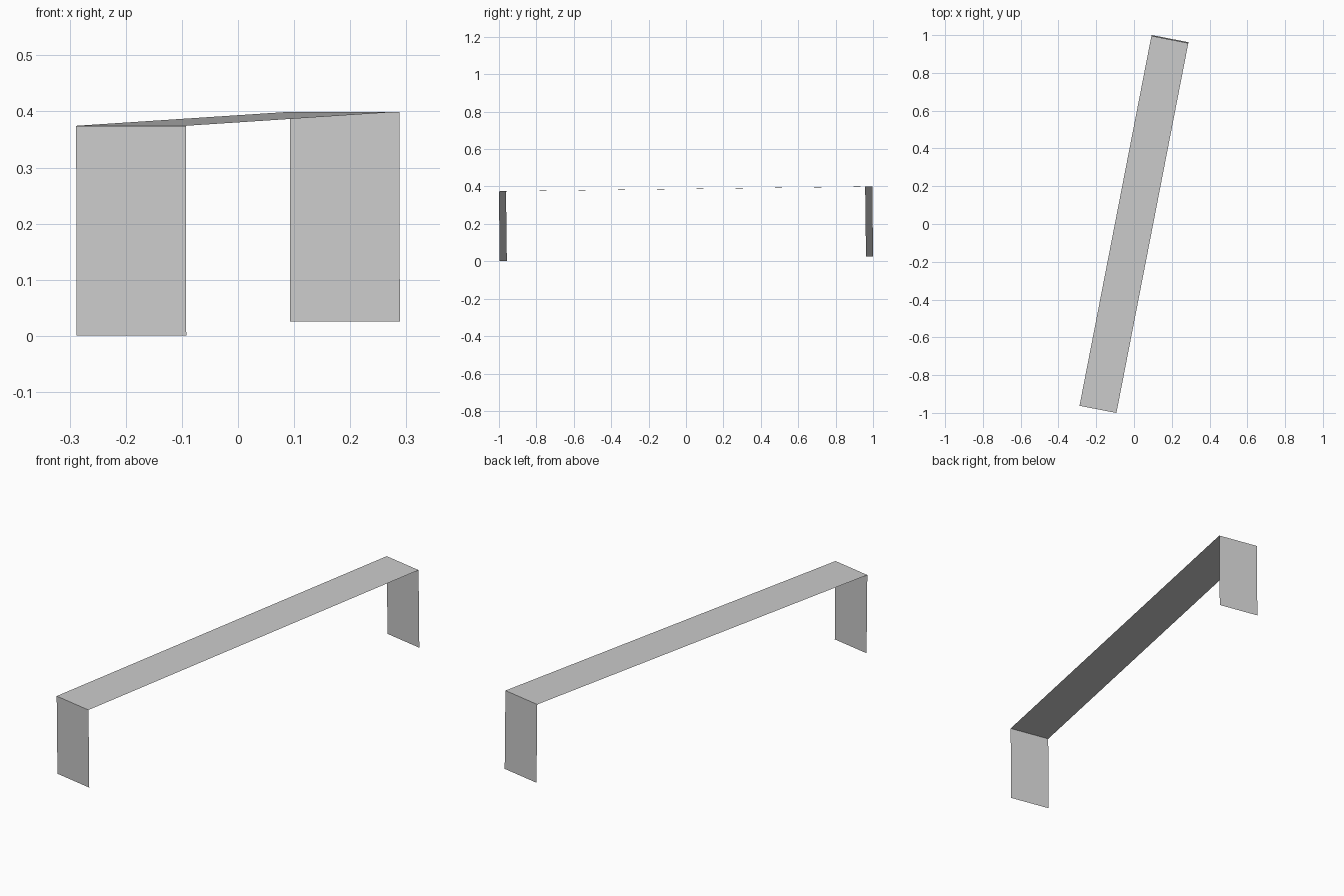
import bpy
import bmesh
from mathutils import Euler, Matrix, Vector

old = bpy.data.objects.get("Cube")
if old:
    bpy.data.objects.remove(old, do_unlink=True)

LENGTH, WIDTH, HEIGHT = 1.995, 0.199, 0.374
YAW, PITCH = -0.192, 0.0125

# Plain grey sheet material
grey = bpy.data.materials.new("light grey")
grey.use_nodes = True
colour = (0.6, 0.6, 0.6, 1)
grey.diffuse_color = colour
grey.node_tree.nodes["Principled BSDF"].inputs["Base Color"].default_value = colour

# Shared pose: turned slightly, with the back end a little higher
pose = Matrix.Translation((0, 0, 0.2)) @ Euler((PITCH, 0, YAW)).to_matrix().to_4x4()


def panel(name, centre, across, along):
    """Thin flat sheet spanned by two half-edge vectors."""
    c, a, b = Vector(centre), Vector(across), Vector(along)
    bm = bmesh.new()
    corners = [c - a - b, c + a - b, c + a + b, c - a + b]
    bm.faces.new([bm.verts.new(pose @ p) for p in corners])
    mesh = bpy.data.meshes.new(name)
    bm.to_mesh(mesh)
    bm.free()
    mesh.materials.append(grey)
    obj = bpy.data.objects.new(name, mesh)
    bpy.context.collection.objects.link(obj)


half_width = (WIDTH / 2, 0, 0)

# Long top sheet
panel("top_sheet", (0, 0, HEIGHT / 2), half_width, (0, LENGTH / 2, 0))

# Folded-down end sheets, facing outwards
panel("front_end_sheet", (0, -LENGTH / 2, 0), half_width, (0, 0, HEIGHT / 2))
panel("back_end_sheet", (0, LENGTH / 2, 0), (-WIDTH / 2, 0, 0), (0, 0, HEIGHT / 2))
